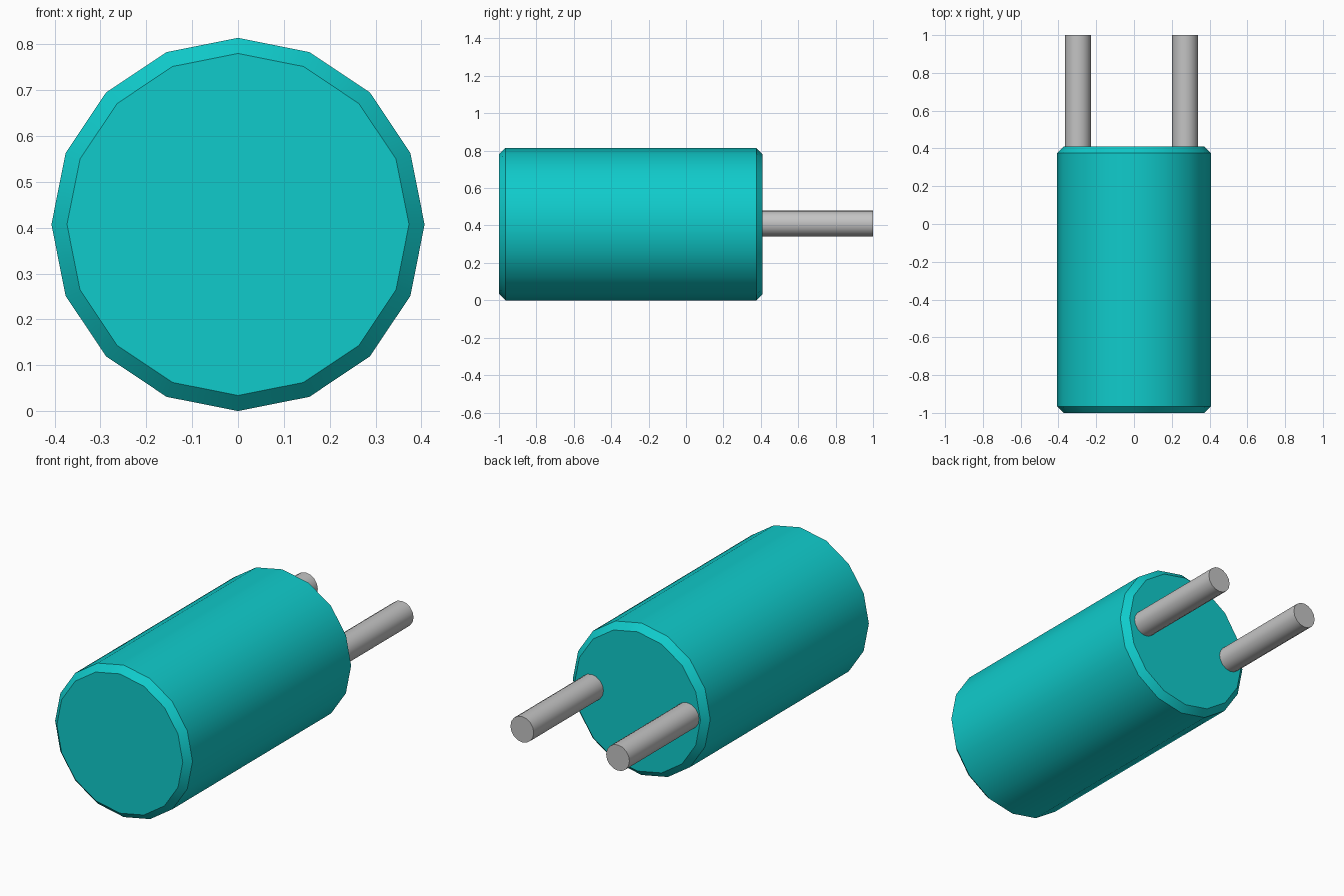
import bpy
import math

cube = bpy.data.objects.get("Cube")
if cube:
    bpy.data.objects.remove(cube, do_unlink=True)


def make_material(name, colour):
    mat = bpy.data.materials.new(name)
    mat.use_nodes = True
    mat.diffuse_color = colour
    mat.node_tree.nodes["Principled BSDF"].inputs["Base Color"].default_value = colour
    return mat


def lathe(name, profile, x, z, sides, mat):
    """Spin (radius, y) points around an axis along y, closed with flat caps."""
    verts, faces = [], []
    for r, y in profile:
        for i in range(sides):
            a = 2 * math.pi * i / sides
            verts.append((r * math.sin(a), y, r * math.cos(a)))
    for k in range(len(profile) - 1):
        for i in range(sides):
            j = (i + 1) % sides
            a, b = k * sides, (k + 1) * sides
            faces.append((a + i, b + i, b + j, a + j))
    faces.append(tuple(range(sides)))
    faces.append(tuple(reversed(range(len(verts) - sides, len(verts)))))
    mesh = bpy.data.meshes.new(name)
    mesh.from_pydata(verts, [], faces)
    mesh.materials.append(mat)
    obj = bpy.data.objects.new(name, mesh)
    obj.location = (x, 0, z)
    bpy.context.collection.objects.link(obj)
    bpy.ops.object.select_all(action="DESELECT")
    obj.select_set(True)
    bpy.context.view_layer.objects.active = obj
    bpy.ops.object.shade_smooth_by_angle(angle=math.radians(30))
    return obj


teal = make_material("teal", (0.005, 0.6, 0.6, 1))
grey = make_material("metal grey", (0.55, 0.55, 0.55, 1))

# Chamfered sixteen-sided body
radius, chamfer, front, back = 0.407, 0.034, -1.0, 0.41
lathe("body", [(radius - chamfer, front), (radius, front + chamfer),
               (radius, back - chamfer), (radius - chamfer, back)],
      0, radius, 16, teal)

# Two contact pins, slightly off centre as a pair
for name, x in (("right_pin", -0.296), ("left_pin", 0.271)):
    lathe(name, [(0.069, back - 0.02), (0.069, 1.0)], x, 0.41, 16, grey)
